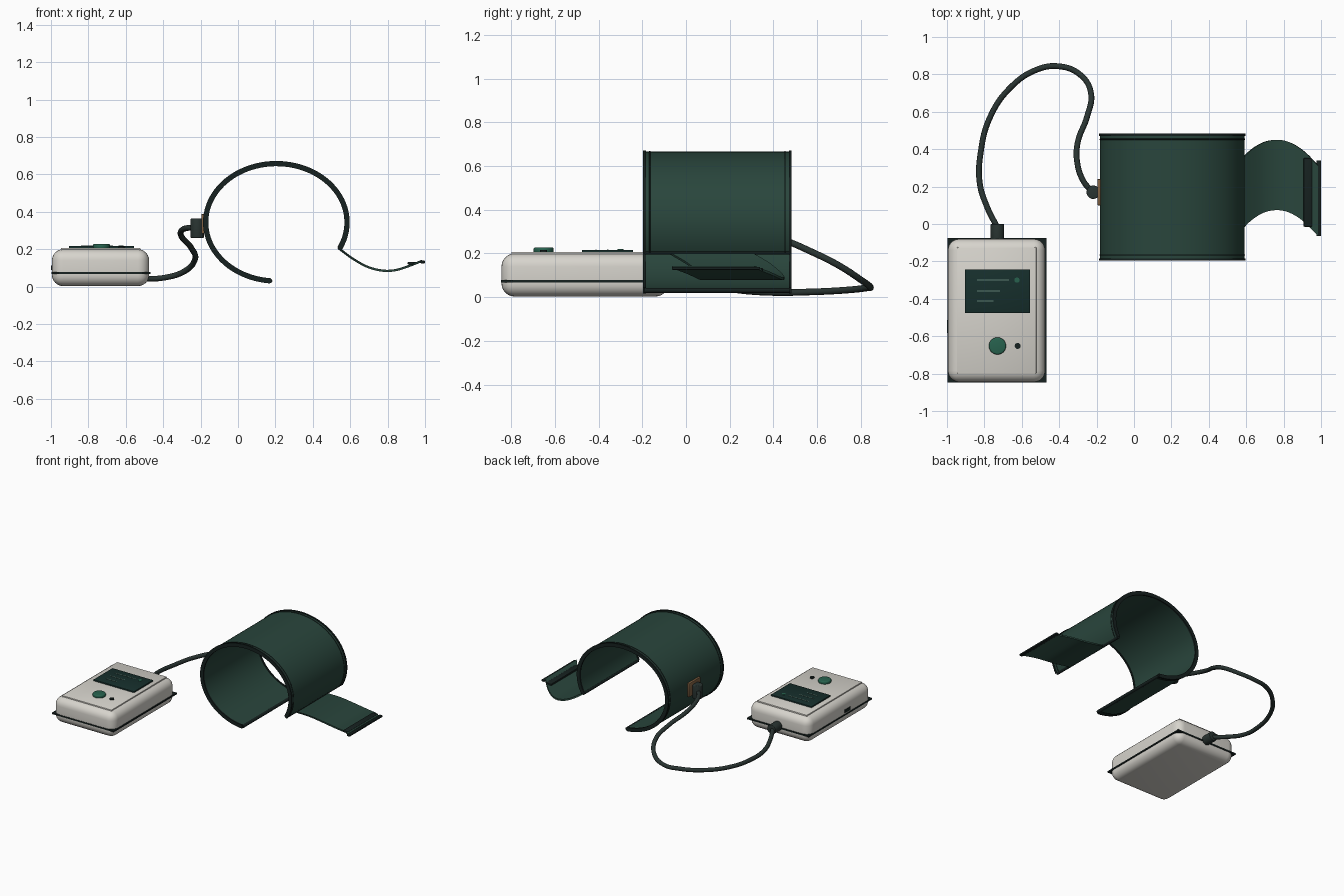
import bpy, bmesh, math
from mathutils import Vector, Matrix

if "Cube" in bpy.data.objects:
    bpy.data.objects.remove(bpy.data.objects["Cube"])


def material(name, rgb):
    m = bpy.data.materials.new(name)
    m.diffuse_color = (*rgb, 1)
    m.use_nodes = True
    m.node_tree.nodes["Principled BSDF"].inputs["Base Color"].default_value = m.diffuse_color
    return m


GREEN = material("cuff_green", (0.022, 0.06, 0.045))
TRIM = material("dark_trim", (0.008, 0.015, 0.014))
RUBBER = material("rubber", (0.022, 0.034, 0.031))
SHELL = material("ivory_shell", (0.68, 0.66, 0.61))
SCREEN = material("screen", (0.008, 0.028, 0.025))
MARK = material("screen_mark", (0.12, 0.22, 0.18))
BUTTON = material("button_green", (0.02, 0.12, 0.075))
TAN = material("tan_patch", (0.22, 0.12, 0.055))


def finish(bm, name, mat, angle=35):
    bmesh.ops.recalc_face_normals(bm, faces=bm.faces)
    me = bpy.data.meshes.new(name)
    bm.to_mesh(me)
    bm.free()
    ob = bpy.data.objects.new(name, me)
    bpy.context.collection.objects.link(ob)
    me.materials.append(mat)
    bpy.ops.object.select_all(action='DESELECT')
    ob.select_set(True)
    bpy.context.view_layer.objects.active = ob
    bpy.ops.object.shade_smooth_by_angle(angle=math.radians(angle))
    return ob


def box(name, lo, hi, mat, bevel=0, seg=3):
    lo, hi = Vector(lo), Vector(hi)
    bm = bmesh.new()
    bmesh.ops.create_cube(bm, size=1)
    for v in bm.verts:
        v.co = Vector(a * b for a, b in zip(v.co, hi - lo)) + (lo + hi) / 2
    if bevel:
        bmesh.ops.bevel(bm, geom=bm.edges[:], offset=bevel, segments=seg,
                        profile=0.5, affect='EDGES', clamp_overlap=True)
    return finish(bm, name, mat)


def cylinder(name, centre, r, depth, mat, axis='Z', bevel=0, sides=32):
    bm = bmesh.new()
    bmesh.ops.create_cone(bm, cap_ends=True, segments=sides, radius1=r, radius2=r, depth=depth)
    if bevel:
        rims = [e for e in bm.edges if abs(e.verts[0].co.z - e.verts[1].co.z) < 1e-5]
        bmesh.ops.bevel(bm, geom=rims, offset=bevel, segments=3, profile=0.5, affect='EDGES')
    turn = Matrix.Rotation(math.pi / 2, 4, 'X') if axis == 'Y' else Matrix()
    bm.transform(Matrix.Translation(centre) @ turn)
    return finish(bm, name, mat)


def ribbon(name, path, half_width, thick, mat):
    """Closed strip of given thickness: path of (x, y, z), width along y."""
    bm = bmesh.new()
    pts = [Vector(p) for p in path]
    rings = []
    for i, p in enumerate(pts):
        d = pts[min(i + 1, len(pts) - 1)] - pts[max(i - 1, 0)]
        n = Vector((-d.z, 0, d.x)).normalized() * thick / 2
        w = Vector((0, half_width, 0))
        rings.append([bm.verts.new(q) for q in (p + n - w, p + n + w, p - n + w, p - n - w)])
    for a, b in zip(rings, rings[1:]):
        for k in range(4):
            bm.faces.new((a[k], a[(k + 1) % 4], b[(k + 1) % 4], b[k]))
    bm.faces.new(rings[0])
    bm.faces.new(rings[-1])
    return finish(bm, name, mat)


def tube(name, pts, r, mat, res=6):
    cu = bpy.data.curves.new(name, 'CURVE')
    cu.dimensions = '3D'
    cu.bevel_depth, cu.bevel_resolution, cu.resolution_u = r, 3, res
    cu.use_fill_caps = True
    sp = cu.splines.new('BEZIER')
    sp.bezier_points.add(len(pts) - 1)
    for b, p in zip(sp.bezier_points, pts):
        b.co = p
        b.handle_left_type = b.handle_right_type = 'AUTO'
    cu.materials.append(mat)
    ob = bpy.data.objects.new(name, cu)
    bpy.context.collection.objects.link(ob)
    return ob


# Monitor housing
box("monitor_body", (-0.995, -0.845, 0.003), (-0.475, -0.08, 0.2), SHELL, 0.06, 6)
box("body_seam", (-0.998, -0.848, 0.067), (-0.469, -0.075, 0.078), TRIM)
box("top_panel", (-0.947, -0.8, 0.19), (-0.522, -0.123, 0.207), SHELL, 0.004, 2)
box("side_port", (-1.0, -0.583, 0.088), (-0.98, -0.513, 0.112), TRIM)

# Display and buttons
box("screen", (-0.904, -0.476, 0.2), (-0.556, -0.242, 0.217), SCREEN, 0.003, 2)
for i, (x1, y) in enumerate([(-0.668, -0.3), (-0.717, -0.358), (-0.75, -0.412)]):
    box(f"screen_line_{i + 1}", (-0.84, y - 0.003, 0.215), (x1, y + 0.003, 0.219), MARK)
cylinder("screen_indicator", (-0.626, -0.3, 0.217), 0.014, 0.006, BUTTON)
cylinder("main_button", (-0.73, -0.652, 0.215), 0.046, 0.026, BUTTON, bevel=0.008)
cylinder("small_button", (-0.622, -0.652, 0.209), 0.016, 0.012, TRIM)

# Air hose with end connectors
cylinder("body_connector", (-0.73, -0.045, 0.085), 0.036, 0.09, RUBBER, 'Y', 0.004)
tube("hose", [(-0.73, -0.02, 0.085), (-0.785, 0.09, 0.06), (-0.825, 0.22, 0.035),
              (-0.82, 0.38, 0.022), (-0.77, 0.57, 0.024), (-0.66, 0.73, 0.032),
              (-0.52, 0.825, 0.042), (-0.4, 0.843, 0.047), (-0.29, 0.8, 0.08),
              (-0.23, 0.7, 0.145), (-0.252, 0.57, 0.21), (-0.3, 0.44, 0.265),
              (-0.305, 0.34, 0.295), (-0.268, 0.225, 0.314), (-0.218, 0.17, 0.312)],
     0.0155, RUBBER, 8)
cylinder("cuff_connector", (-0.218, 0.17, 0.313), 0.036, 0.105, RUBBER, bevel=0.006)
box("connector_patch", (-0.196, 0.1, 0.283), (-0.178, 0.24, 0.388), TAN, 0.003, 2)


# Open arm cuff: elliptical wall from the lower edge round to the strap
def arc(y, grow=0, n=72):
    out = []
    for i in range(n + 1):
        t = math.radians(265 - 291 * i / n)
        out.append((0.205 + (0.378 + grow) * math.cos(t), y, 0.344 + (0.314 + grow) * math.sin(t)))
    return out


Y0, Y1 = -0.19, 0.477
YC = (Y0 + Y1) / 2
ribbon("cuff_wall", arc(YC), (Y1 - Y0) / 2, 0.018, GREEN)
for side, y, s in (("front", Y0, 1), ("back", Y1, -1)):
    ribbon(f"{side}_binding", arc(y), 0.006, 0.028, TRIM)
    tube(f"{side}_stitching", arc(y + s * 0.024, 0.009), 0.003, TRIM, 1)
for name, p in (("lower_edge_binding", arc(0)[0]), ("strap_edge_binding", arc(0)[-1])):
    tube(name, [(p[0], Y0, p[2]), (p[0], Y1, p[2])], 0.012, TRIM, 1)


# Curved closing strap, sampled smoothly through a few key points
def smooth(keys, steps=6):
    k = [Vector(p) for p in keys]
    k = [2 * k[0] - k[1]] + k + [2 * k[-1] - k[-2]]
    out = []
    for a, b, c, d in zip(k, k[1:], k[2:], k[3:]):
        for j in range(steps):
            t = j / steps
            out.append(0.5 * (2 * b + (c - a) * t + (2 * a - 5 * b + 4 * c - d) * t * t
                              + (3 * b - a - 3 * c + d) * t ** 3))
    return out + [k[-2]]


ribbon("strap", smooth([(0.545, 0.115, 0.2), (0.61, 0.195, 0.152), (0.69, 0.248, 0.107),
                        (0.77, 0.262, 0.086), (0.84, 0.245, 0.088), (0.91, 0.2, 0.109),
                        (0.985, 0.125, 0.138)]), 0.188, 0.012, GREEN)
box("strap_fastener", (0.907, -0.015, 0.118), (0.953, 0.352, 0.133), TRIM, 0.004, 2)
box("strap_end_binding", (0.975, -0.065, 0.125), (1.0, 0.34, 0.139), TRIM, 0.004, 2)
